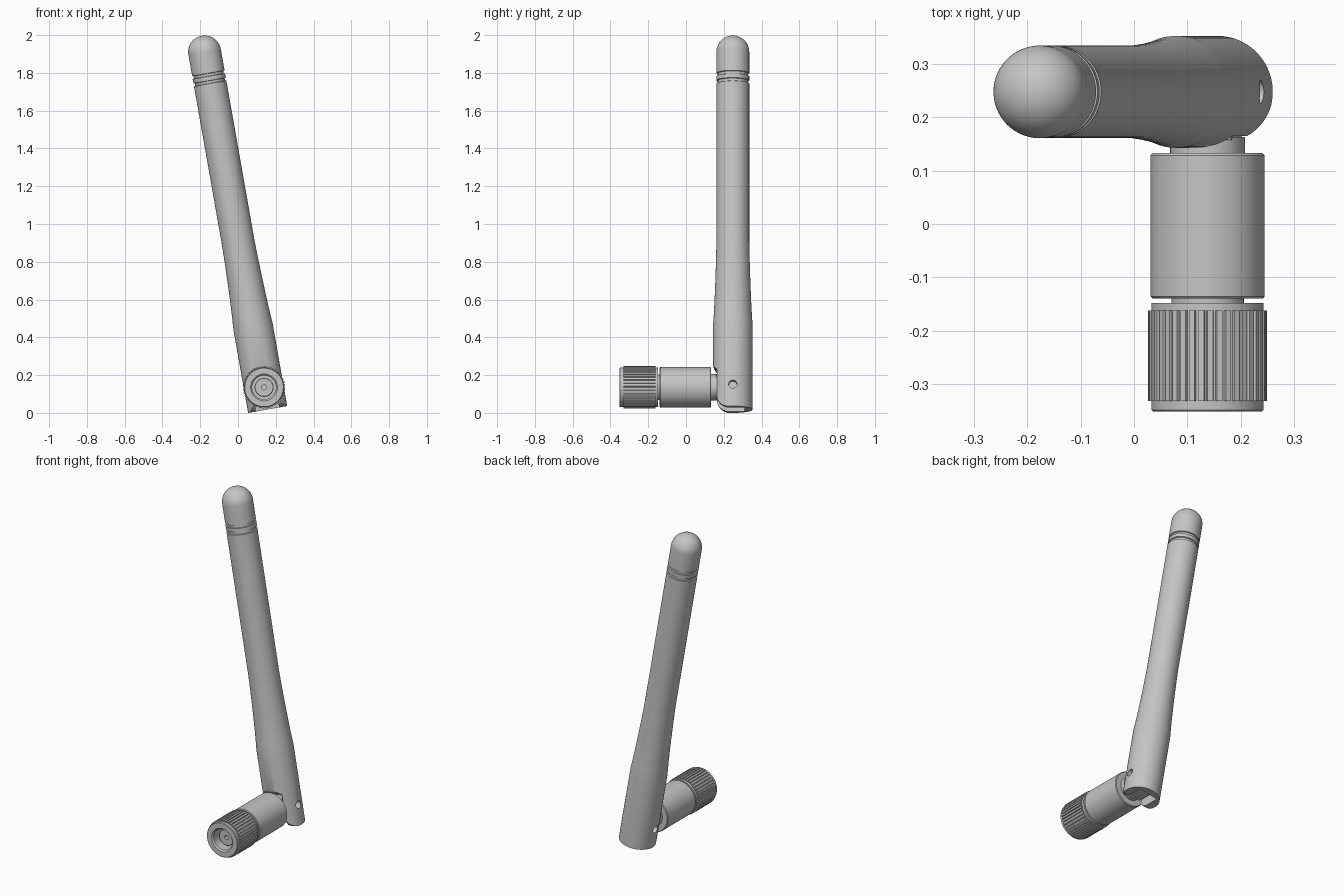
import bpy, bmesh, math
from mathutils import Matrix, Vector

if "Cube" in bpy.data.objects:
    bpy.data.objects.remove(bpy.data.objects["Cube"], do_unlink=True)

GREY = (0.56, 0.56, 0.56, 1)
mat = bpy.data.materials.new("plain grey")
mat.use_nodes = True
mat.diffuse_color = GREY
mat.node_tree.nodes["Principled BSDF"].inputs["Base Color"].default_value = GREY

# Frames: the tilted rod (origin at its foot) and the connector (axis along y)
ROD = Matrix.Translation((0.157, 0.248, 0.018)) @ Matrix.Rotation(math.radians(-10), 4, 'Y')
CONN = Matrix.Translation((0.138, 0, 0.135)) @ Matrix.Rotation(math.radians(-90), 4, 'X')
PIVOT = 0.118


def finish(name, bm, frame):
    bmesh.ops.remove_doubles(bm, verts=bm.verts, dist=1e-5)
    bmesh.ops.recalc_face_normals(bm, faces=bm.faces)
    bm.transform(frame)
    mesh = bpy.data.meshes.new(name)
    bm.to_mesh(mesh)
    bm.free()
    mesh.materials.append(mat)
    ob = bpy.data.objects.new(name, mesh)
    bpy.context.collection.objects.link(ob)
    return ob


def smooth(ob):
    bpy.ops.object.select_all(action='DESELECT')
    ob.select_set(True)
    bpy.context.view_layer.objects.active = ob
    bpy.ops.object.shade_smooth_by_angle(angle=math.radians(30))


def lathe(name, profile, frame, steps=64):
    """Revolve (radius, height) points about local z."""
    bm = bmesh.new()
    vs = [bm.verts.new((r, 0, h)) for r, h in profile]
    es = [bm.edges.new(p) for p in zip(vs, vs[1:])]
    bmesh.ops.spin(bm, geom=vs + es, axis=(0, 0, 1), cent=(0, 0, 0),
                   angle=math.tau, steps=steps)
    return finish(name, bm, frame)


def extrude(name, points, vec, frame):
    """Extrude a flat polygon along vec."""
    bm = bmesh.new()
    face = bm.faces.new([bm.verts.new(p) for p in points])
    new = bmesh.ops.extrude_face_region(bm, geom=[face], use_keep_orig=True)["geom"]
    bmesh.ops.translate(bm, vec=vec,
                        verts=[v for v in new if isinstance(v, bmesh.types.BMVert)])
    return finish(name, bm, frame)


def side_profile(name, points, half):
    """Prism with a (y, z) outline, centred across the rod."""
    return extrude(name, [(-half, y, z) for y, z in points], Vector((2 * half, 0, 0)), ROD)


def cut(target, cutter):
    cutter.hide_render = True
    mod = target.modifiers.new("cut", 'BOOLEAN')
    mod.operation, mod.solver, mod.object = 'DIFFERENCE', 'EXACT', cutter
    bpy.context.view_layer.objects.active = target
    bpy.ops.object.modifier_apply(modifier=mod.name)
    bpy.data.objects.remove(cutter, do_unlink=True)


# Rod: wide foot, soft taper, two ring grooves, domed tip
R0, R1, TIP = 0.105, 0.087, 1.922
prof = [(0, 0), (R0, 0), (R0, 0.45)]
for i in range(1, 9):
    f = i / 8
    prof.append((R0 + (R1 - R0) * f ** 0.85 * (2 - f) ** 0.4, 0.45 + 0.45 * f))
for low in (1.752, 1.791):
    prof += [(R1, low), (R1 - 0.007, low + 0.002), (R1 - 0.007, low + 0.015), (R1, low + 0.017)]
for i in range(17):
    a = math.pi / 2 * i / 16
    prof.append((R1 * math.cos(a) if i < 16 else 0, TIP + R1 * math.sin(a)))
rod = lathe("antenna_rod", prof, ROD, 80)

# Flat relief at the front of the foot, fork slot and pivot hole
cut(rod, side_profile("relief_cutter", [
    (-0.2, 0.26), (-0.107, 0.245), (-0.1, 0.225), (-0.092, 0.213), (-0.083, 0.206),
    (-0.083, 0.05), (-0.078, 0.034), (-0.066, 0.018), (-0.048, 0.006), (-0.03, 0),
    (-0.03, -0.1), (-0.2, -0.1)], 0.2))
cut(rod, side_profile("slot_cutter", [
    (-0.2, -0.1), (0.063, -0.1), (0.063, 0.2), (-0.2, 0.2)], 0.062))
hole = [(-0.2, 0.022 * math.cos(math.tau * i / 32), PIVOT + 0.022 * math.sin(math.tau * i / 32))
        for i in range(32)]
cut(rod, extrude("hole_cutter", hole, Vector((0.4, 0, 0)), ROD))
smooth(rod)

# Hinge tongue: flat bar with a round end about the pivot
arc = [(0.06 * math.cos(a), PIVOT + 0.06 * math.sin(a))
       for a in (math.pi * (i / 16 - 0.5) for i in range(17))]
smooth(side_profile("hinge_tongue", arc + [(-0.09, PIVOT + 0.06), (-0.09, PIVOT - 0.06)], 0.056))

# Connector barrel with its rear stem and front neck
smooth(lathe("connector_barrel", [
    (0, 0.163), (0.07, 0.163), (0.07, 0.133), (0.103, 0.133), (0.107, 0.129),
    (0.107, -0.136), (0.103, -0.14), (0.068, -0.14), (0.068, -0.16), (0, -0.16)], CONN))

# Coupling nut: plain collars and a hollow front
smooth(lathe("coupling_nut", [
    (0, -0.148), (0.105, -0.148), (0.105, -0.349), (0.102, -0.352), (0.071, -0.352),
    (0.063, -0.344), (0.063, -0.23), (0, -0.23)], CONN))

# Knurled grip around the nut
bm = bmesh.new()
TEETH = 40
outer, inner = [], []
for i in range(TEETH):
    for f, r in ((0, 0.112), (0.6, 0.112), (0.7, 0.106), (0.9, 0.106)):
        a = math.tau * (i + f) / TEETH
        for ring, rad in ((outer, r), (inner, 0.1)):
            ring.append([bm.verts.new((rad * math.cos(a), rad * math.sin(a), h))
                         for h in (-0.332, -0.162)])
for i in range(len(outer)):
    a, b, c, d = outer[i - 1], outer[i], inner[i], inner[i - 1]
    bm.faces.new((a[0], b[0], b[1], a[1]))
    bm.faces.new((d[0], c[0], c[1], d[1]))
    for k in (0, 1):
        bm.faces.new((a[k], b[k], c[k], d[k]))
finish("knurled_grip", bm, CONN)

# Centre contact sleeve inside the nut, with a small socket
smooth(lathe("contact_sleeve", [
    (0, -0.225), (0.05, -0.225), (0.05, -0.308), (0.047, -0.311), (0.013, -0.311),
    (0.013, -0.26), (0, -0.26)], CONN, 48))
